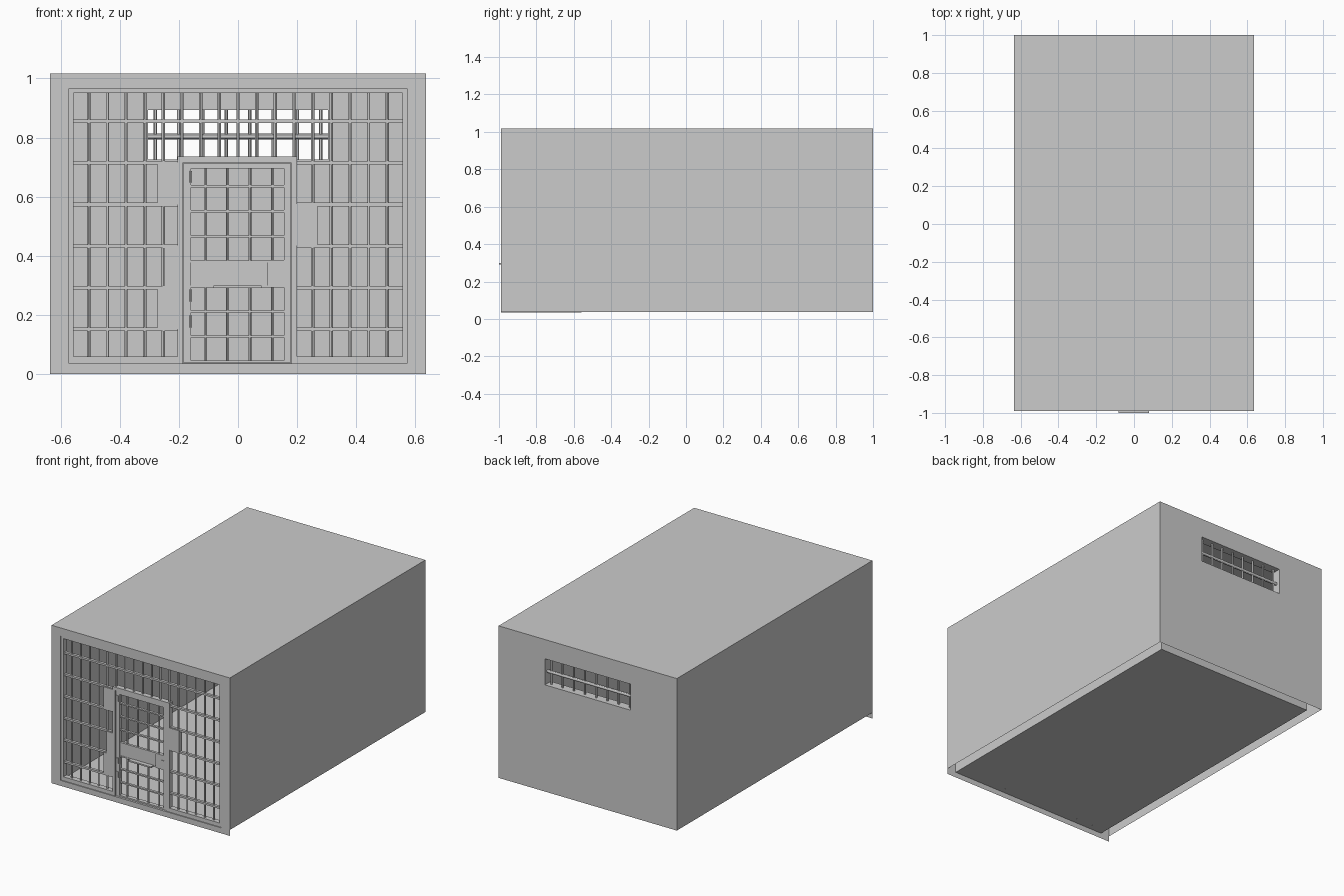
import bpy, bmesh
from mathutils import Matrix, Vector

if "Cube" in bpy.data.objects:
    bpy.data.objects.remove(bpy.data.objects["Cube"])

FRONT, BACK, TOP, LOW = -0.99, 1.0, 1.017, 0.038
W, IW, IB, IT = 0.635, 0.572, 0.94, 0.965     # outer half width, inner half width / back / ceiling
WIN = (-0.305, 0.305, 0.725, 0.893)           # rear window


def finish(name, bm, smooth=False):
    mesh = bpy.data.meshes.new(name)
    bm.to_mesh(mesh)
    bm.free()
    ob = bpy.data.objects.new(name, mesh)
    bpy.context.collection.objects.link(ob)
    if smooth:
        bpy.ops.object.select_all(action='DESELECT')
        ob.select_set(True)
        bpy.context.view_layer.objects.active = ob
        bpy.ops.object.shade_smooth_by_angle()
    return ob


def box(bm, x0, x1, y0, y1, z0, z1):
    m = Matrix.Translation(((x0 + x1) / 2, (y0 + y1) / 2, (z0 + z1) / 2))
    bmesh.ops.create_cube(bm, size=1, matrix=m @ Matrix.Diagonal((x1 - x0, y1 - y0, z1 - z0, 1)))


def rod(bm, a, b, r):
    a, b = Vector(a), Vector(b)
    rot = (b - a).to_track_quat('Z', 'Y').to_matrix().to_4x4()
    bmesh.ops.create_cone(bm, cap_ends=True, segments=12, radius1=r, radius2=r,
                          depth=(b - a).length, matrix=Matrix.Translation((a + b) / 2) @ rot)


def rect(x0, x1, z0, z1, y):
    return [(x0, y, z0), (x1, y, z0), (x1, y, z1), (x0, y, z1)]


def bridge(bm, a, b, sides=(0, 1, 2, 3)):
    for i in sides:
        j = (i + 1) % 4
        bm.faces.new([bm.verts.new(p) for p in (a[i], a[j], b[j], b[i])])


# Thin shell: front surround, outer skin open below, inner room, window tunnel
front_hole = rect(-IW, IW, 0.035, IT, FRONT)
bm = bmesh.new()
bridge(bm, rect(-W, W, 0, TOP, FRONT), front_hole)
finish("front_surround", bm)

bm = bmesh.new()
outer_back = rect(-W, W, LOW, TOP, BACK)
bridge(bm, rect(-W, W, LOW, TOP, FRONT), outer_back, (1, 2, 3))
bridge(bm, outer_back, rect(*WIN, BACK))
bmesh.ops.remove_doubles(bm, verts=bm.verts, dist=1e-5)
finish("outer_walls_and_roof", bm)

bm = bmesh.new()
inner_back = rect(-IW, IW, LOW, IT, IB)
bridge(bm, front_hole, inner_back)
bridge(bm, inner_back, rect(*WIN, IB))
bridge(bm, rect(*WIN, IB), rect(*WIN, BACK))
bmesh.ops.remove_doubles(bm, verts=bm.verts, dist=1e-5)
finish("inner_room", bm)

# Rear window bars
bm = bmesh.new()
for i in range(8):
    x = -0.28 + 0.08 * i
    rod(bm, (x, 0.97, WIN[2]), (x, 0.97, WIN[3]), 0.006)
rod(bm, (WIN[0], 0.97, 0.803), (WIN[1], 0.97, 0.803), 0.010)
finish("window_bars", bm, True)

# Grille frame
F0, F1 = FRONT + 0.006, -0.95
bm = bmesh.new()
box(bm, -IW, IW, F0, F1, 0.95, IT)
for s in (-1, 1):
    a, b = sorted((s * IW, s * 0.556))
    box(bm, a, b, F0, F1, 0.035, 0.95)
    a, b = sorted((s * 0.556, s * 0.20))
    box(bm, a, b, F0, F1, 0.035, 0.06)
finish("grille_frame", bm)

# Door frame
bm = bmesh.new()
box(bm, -0.204, -0.186, F0, F1, 0.035, 0.736)
box(bm, 0.18, 0.2, F0, F1, 0.035, 0.736)
box(bm, -0.186, 0.18, F0, F1, 0.716, 0.736)
finish("door_frame", bm)

# Grille bars
BY = -0.967
bm = bmesh.new()
for k in range(-8, 9):
    x = 0.0631 * k
    rod(bm, (x, BY, 0.73 if abs(k) <= 3 else 0.05), (x, BY, 0.955), 0.0055)
finish("grille_upright_bars", bm, True)

bm = bmesh.new()
for i in range(6):
    z = 0.152 + 0.1405 * i
    spans = [(-0.556, 0.556)] if i == 5 else [(-0.556, -0.204), (0.2, 0.556)]
    for a, b in spans:
        box(bm, a, b, BY - 0.009, BY + 0.009, z - 0.006, z + 0.006)
finish("grille_cross_bars", bm)

# Hinge and lock plates beside the door
bm = bmesh.new()
for x0, x1, z0 in ((-0.273, -0.204, 0.574), (-0.273, -0.204, 0.152), (0.2, 0.268, 0.434)):
    box(bm, x0, x1, BY - 0.014, BY + 0.014, z0, z0 + 0.141)
box(bm, -0.25, -0.204, BY - 0.014, BY + 0.014, 0.293, 0.434)
finish("side_plates", bm)

# Door leaf
D0, D1 = F0 + 0.004, F1 - 0.004
bm = bmesh.new()
box(bm, -0.184, -0.159, D0, D1, 0.037, 0.714)
box(bm, 0.156, 0.178, D0, D1, 0.037, 0.714)
box(bm, -0.159, 0.156, D0, D1, 0.695, 0.714)
box(bm, -0.159, 0.156, D0, D1, 0.037, 0.046)
for i in range(7):
    z = 0.127 + 0.0846 * i
    box(bm, -0.159, 0.156, BY - 0.008, BY + 0.008, z - 0.004, z + 0.004)
finish("door_leaf", bm)

bm = bmesh.new()
for x in (-0.11, -0.035, 0.04, 0.117):
    rod(bm, (x, BY, 0.04), (x, BY, 0.7), 0.005)
finish("door_bars", bm, True)

# Food slot panel, shelf, lock case and keyhole block
bm = bmesh.new()
box(bm, -0.159, 0.1, BY - 0.006, BY + 0.01, 0.3, 0.377)
box(bm, 0.1, 0.156, D0, D1, 0.292, 0.385)
finish("slot_panel_and_lock_case", bm)
bm = bmesh.new()
box(bm, -0.083, 0.08, -1.0, BY, 0.291, 0.3)
finish("slot_shelf", bm)
bm = bmesh.new()
box(bm, 0.142, 0.16, D0 - 0.003, D0 + 0.01, 0.333, 0.353)
finish("keyhole", bm)

# Door hinges
bm = bmesh.new()
for z in (0.667, 0.266, 0.178):
    box(bm, -0.178, -0.165, D0 - 0.004, D1, z - 0.018, z + 0.018)
    rod(bm, (-0.16, D0 + 0.002, z - 0.02), (-0.16, D0 + 0.002, z + 0.02), 0.005)
finish("door_hinges", bm, True)
